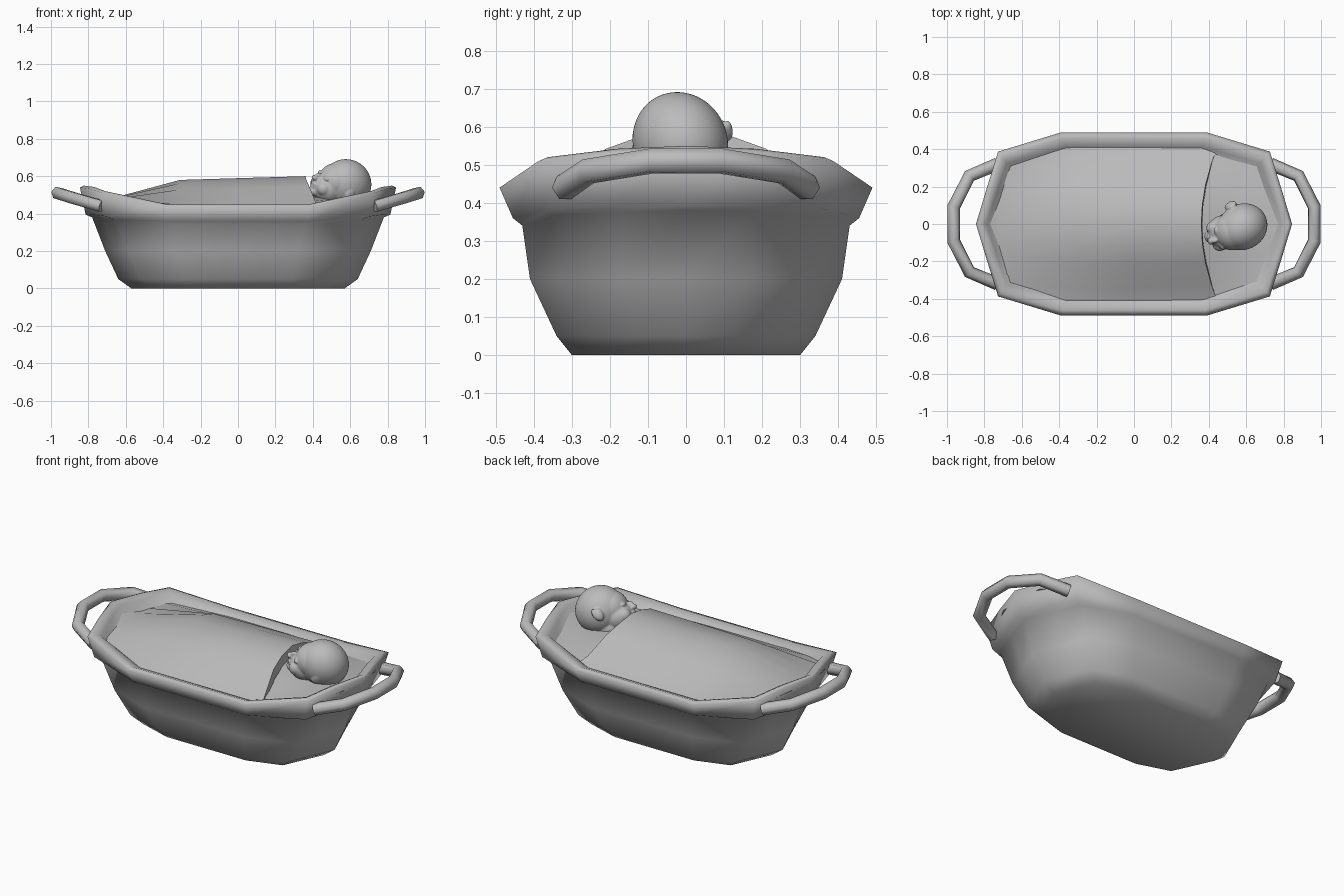
import bpy, bmesh, math
from mathutils import Matrix, Vector

cube = bpy.data.objects.get("Cube")
if cube:
    bpy.data.objects.remove(cube, do_unlink=True)

grey = bpy.data.materials.new("plain grey")
grey.use_nodes = True
grey.diffuse_color = (0.5, 0.5, 0.5, 1)
grey.node_tree.nodes["Principled BSDF"].inputs["Base Color"].default_value = (0.5, 0.5, 0.5, 1)


def finish(bm, name, angle):
    bmesh.ops.recalc_face_normals(bm, faces=bm.faces)
    mesh = bpy.data.meshes.new(name)
    bm.to_mesh(mesh)
    bm.free()
    mesh.materials.append(grey)
    obj = bpy.data.objects.new(name, mesh)
    bpy.context.collection.objects.link(obj)
    bpy.ops.object.select_all(action="DESELECT")
    obj.select_set(True)
    bpy.context.view_layer.objects.active = obj
    bpy.ops.object.shade_smooth_by_angle(angle=math.radians(angle))
    return obj


def bridge(bm, a, b, closed):
    n = len(a)
    for i in range(n if closed else n - 1):
        j = (i + 1) % n
        bm.faces.new((a[i], a[j], b[j], b[i]))


def outline(corner):
    # unit outline with the blend from side height to end height
    quarter = [(1, 0, 1), ((1 + corner) / 2, 0.4, 0.92), (corner, 0.79, 0.7), (0.46, 1, 0)]
    points = quarter + [(-x, y, t) for x, y, t in reversed(quarter)]
    return points + [(x, -y, t) for x, y, t in reversed(points[1:-1])]


# Basket: the outline lofted up the wall, over the rounded lip and down inside
# half length, half width, height at the sides, height at the ends, corner
rings = [
    (0.57, 0.30, 0, 0, 0.81), (0.64, 0.34, 0.05, 0.05, 0.82), (0.71, 0.41, 0.20, 0.20, 0.83),
    (0.78, 0.43, 0.34, 0.38, 0.85), (0.815, 0.455, 0.36, 0.395, 0.86),
    (0.845, 0.49, 0.44, 0.54, 0.86), (0.825, 0.46, 0.45, 0.55, 0.86),
    (0.79, 0.41, 0.43, 0.53, 0.86), (0.75, 0.38, 0.40, 0.45, 0.86), (0.6, 0.28, 0.42, 0.42, 0.86),
]
bm = bmesh.new()
loops = []
for a, b, side, end, corner in rings:
    loops.append([bm.verts.new((a * x, b * y, side + (end - side) * t)) for x, y, t in outline(corner)])
for lower, upper in zip(loops, loops[1:]):
    bridge(bm, lower, upper, True)
bm.faces.new(loops[0])
bm.faces.new(loops[-1])
finish(bm, "basket", 100)


# Bedding: domed cross sections whose edges tuck under the lip
def sheet(name, sections, bow=0):
    half = [(1, 0), (0.8, 0.2), (0.5, 0.68), (0.25, 0.89), (0, 1)]
    profile = [(-u, h) for u, h in half] + [(u, h) for u, h in reversed(half[:-1])]
    bm = bmesh.new()
    rows = []
    for x, w, edge, ridge in sections:
        rows.append([bm.verts.new((x, w * u, edge + (ridge - edge) * h)) for u, h in profile])
    if bow:
        # curved front edge with a short hem folded down
        for v, (u, h) in zip(rows[-1], profile):
            v.co.x += bow * u * u
        rows.append([bm.verts.new(v.co + Vector((0.005, 0, -0.06))) for v in rows[-1]])
    for a, b in zip(rows, rows[1:]):
        bridge(bm, a, b, False)
    finish(bm, name, 60)


sheet("blanket", [
    (-0.80, 0.15, 0.50, 0.50), (-0.72, 0.34, 0.47, 0.47), (-0.31, 0.43, 0.42, 0.58),
    (0.02, 0.43, 0.42, 0.59), (0.36, 0.42, 0.42, 0.60),
], 0.09)
sheet("pillow", [
    (0.34, 0.42, 0.42, 0.51), (0.50, 0.41, 0.43, 0.48), (0.70, 0.34, 0.46, 0.47), (0.80, 0.15, 0.50, 0.50),
])

# Handles: a bent bar at each end
bar = [(0.73, 0.32, 0.44), (0.88, 0.257, 0.483), (0.965, 0.09, 0.51)]
bar += [(x, -y, z) for x, y, z in reversed(bar)]
for name, sign in (("left_handle", 1), ("right_handle", -1)):
    curve = bpy.data.curves.new(name, "CURVE")
    curve.dimensions = "3D"
    curve.bevel_depth = 0.035
    curve.bevel_resolution = 1
    curve.use_fill_caps = True
    spline = curve.splines.new("POLY")
    spline.points.add(len(bar) - 1)
    for point, (x, y, z) in zip(spline.points, bar):
        point.co = (sign * x, sign * y, z, 1)
    curve.materials.append(grey)
    obj = bpy.data.objects.new(name, curve)
    bpy.context.collection.objects.link(obj)
    bpy.ops.object.select_all(action="DESELECT")
    obj.select_set(True)
    bpy.context.view_layer.objects.active = obj
    bpy.ops.object.convert(target="MESH")

# Baby head: rounded masses blended together; the face looks along local -x
pose = Matrix.Translation((0.58, -0.015, 0.56))
for angle, axis in ((20, "X"), (20, "Z"), (40, "Y")):
    pose = pose @ Matrix.Rotation(math.radians(angle), 4, axis)
bm = bmesh.new()


def ball(center, radii):
    place = pose @ Matrix.Translation(center) @ Matrix.Diagonal(Vector((*radii, 1)))
    bmesh.ops.create_uvsphere(bm, u_segments=40, v_segments=24, radius=1, matrix=place)


ball((0, 0, 0), (0.138, 0.122, 0.13))             # skull
ball((-0.06, 0, -0.02), (0.095, 0.1, 0.095))      # brow
ball((-0.075, 0, -0.08), (0.088, 0.092, 0.08))    # jaw
ball((-0.132, 0, -0.135), (0.028, 0.034, 0.024))  # chin
ball((-0.162, 0, -0.06), (0.02, 0.014, 0.026))    # nose bridge
ball((-0.174, 0, -0.074), (0.018, 0.02, 0.014))   # nose tip
ball((-0.158, 0, -0.1), (0.014, 0.03, 0.009))     # upper lip
ball((-0.152, 0, -0.115), (0.014, 0.025, 0.009))  # lower lip
ball((-0.01, 0, -0.11), (0.085, 0.075, 0.07))     # neck
ball((-0.01, 0.124, -0.025), (0.026, 0.022, 0.038))   # left ear
ball((0.005, 0.138, -0.015), (0.014, 0.013, 0.032))   # left ear rim
ball((-0.005, -0.116, -0.025), (0.024, 0.01, 0.034))  # right ear
for s in (-1, 1):
    ball((-0.115, s * 0.05, -0.09), (0.04, 0.036, 0.038))     # cheek
    ball((-0.14, s * 0.044, -0.038), (0.014, 0.024, 0.012))   # closed eye
head = finish(bm, "baby_head", 60)
blend = head.modifiers.new("blend", "REMESH")
blend.mode = "VOXEL"
blend.voxel_size = 0.005
blend.use_smooth_shade = True
soften = head.modifiers.new("soften", "SMOOTH")
soften.factor = 0.5
soften.iterations = 4
